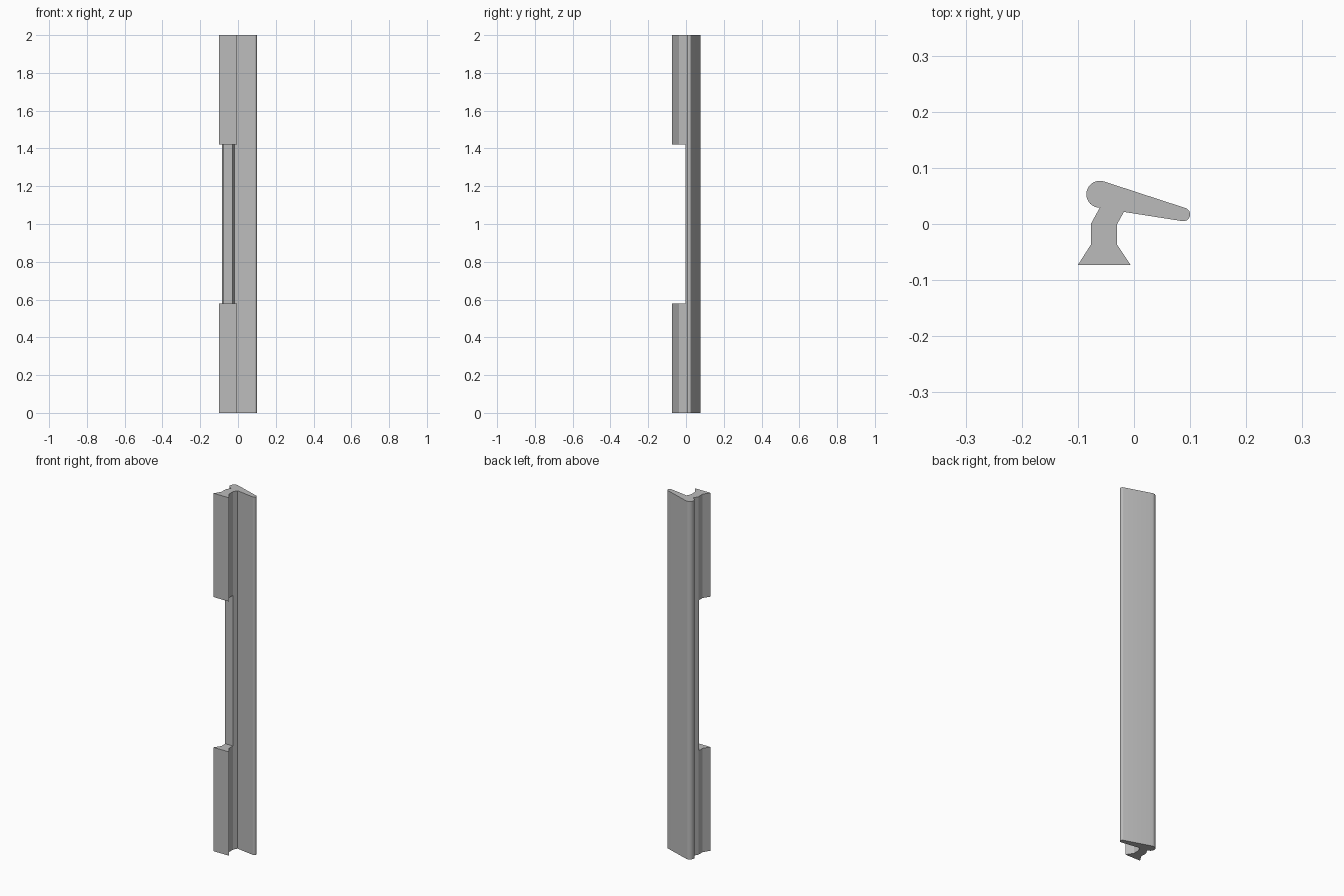
import bpy
import bmesh
from math import cos, sin, radians, atan2, acos, hypot

if "Cube" in bpy.data.objects:
    bpy.data.objects.remove(bpy.data.objects["Cube"], do_unlink=True)

HEIGHT = 2.0
NOTCH_LOW, NOTCH_HIGH, NOTCH_Y = 0.58, 1.42, -0.003
BIG, BIG_R = (-0.061, 0.053), 0.024
TIP, TIP_R = (0.088, 0.017), 0.012

grey = bpy.data.materials.new("plain grey")
grey.use_nodes = True
colour = (0.5, 0.5, 0.5, 1)
grey.diffuse_color = colour
grey.node_tree.nodes["Principled BSDF"].inputs["Base Color"].default_value = colour


def arc(centre, radius, start, end, steps):
    angles = [start + (end - start) * i / steps for i in range(steps + 1)]
    return [(centre[0] + radius * cos(a), centre[1] + radius * sin(a)) for a in angles]


def extrude_profile(name, points, low, high):
    bm = bmesh.new()
    face = bm.faces.new([bm.verts.new((x, y, low)) for x, y in points])
    top = bmesh.ops.extrude_face_region(bm, geom=[face])["geom"]
    verts = [v for v in top if isinstance(v, bmesh.types.BMVert)]
    bmesh.ops.translate(bm, verts=verts, vec=(0, 0, high - low))
    bmesh.ops.recalc_face_normals(bm, faces=bm.faces)
    mesh = bpy.data.meshes.new(name)
    bm.to_mesh(mesh)
    bm.free()
    mesh.materials.append(grey)
    obj = bpy.data.objects.new(name, mesh)
    bpy.context.collection.objects.link(obj)
    return obj


# Tapered blade: two rounded ends joined by their common tangents
dx, dy = TIP[0] - BIG[0], TIP[1] - BIG[1]
lean = atan2(dy, dx)
spread = acos((BIG_R - TIP_R) / hypot(dx, dy))
blade_heel = arc(BIG, BIG_R, lean + spread, radians(270), 18)
blade_tip = arc(TIP, TIP_R, lean - spread, lean + spread, 14)

# Neck and flared foot
foot = [(-0.077, 0.0), (-0.077, -0.037), (-0.1, -0.073), (-0.006, -0.073),
        (-0.03, -0.037), (-0.03, 0.0), (-0.018, 0.0215)]
handle = extrude_profile("handle_bar", blade_heel + foot + blade_tip, 0, HEIGHT)

# Remove the middle of the foot, leaving one at each end
notch = [(-0.2, -0.2), (0.2, -0.2), (0.2, NOTCH_Y), (-0.2, NOTCH_Y)]
cutter = extrude_profile("notch_cutter", notch, NOTCH_LOW, NOTCH_HIGH)
cutter.hide_render = True
cut = handle.modifiers.new("notch", "BOOLEAN")
cut.operation = "DIFFERENCE"
cut.solver = "EXACT"
cut.object = cutter

bpy.ops.object.select_all(action="DESELECT")
handle.select_set(True)
bpy.context.view_layer.objects.active = handle
bpy.ops.object.modifier_apply(modifier=cut.name)
bpy.data.objects.remove(cutter, do_unlink=True)
bpy.ops.object.shade_smooth_by_angle(angle=radians(25))
